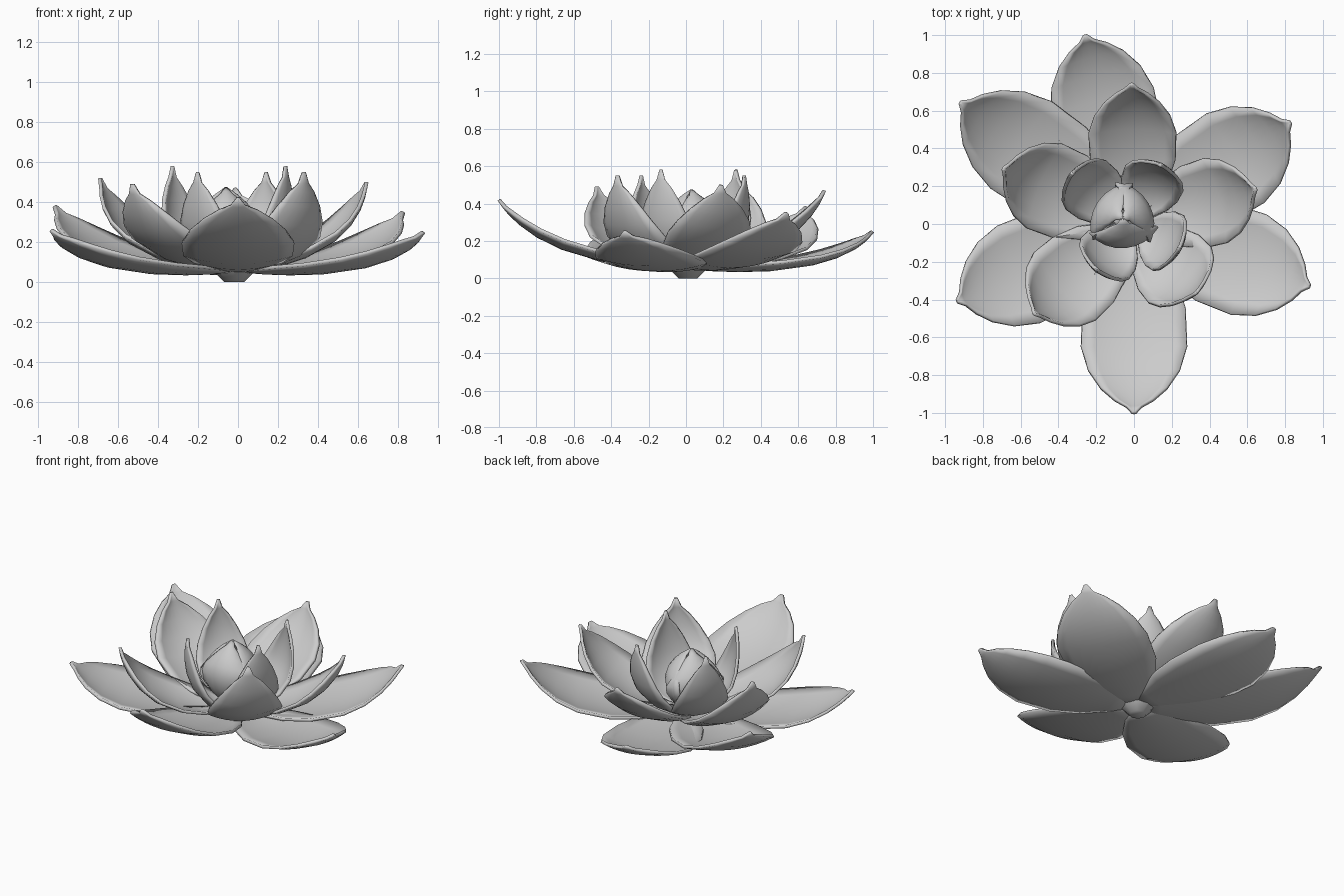
import bpy, bmesh, math
from mathutils import Vector

cube = bpy.data.objects.get("Cube")
if cube:
    bpy.data.objects.remove(cube, do_unlink=True)

grey = bpy.data.materials.new("petal grey")
grey.use_nodes = True
grey.diffuse_color = (0.6, 0.6, 0.6, 1)
grey.node_tree.nodes["Principled BSDF"].inputs["Base Color"].default_value = (0.6, 0.6, 0.6, 1)

# Petal outline: position along the petal, share of full half width
OUTLINE = [(0, .22), (.08, .47), (.18, .78), (.32, .97), (.52, 1), (.67, .86),
           (.8, .62), (.89, .36), (.94, .14), (1, .03)]
COLUMNS = 8


def finish(obj):
    obj.data.materials.append(grey)
    bpy.context.view_layer.objects.active = obj
    obj.select_set(True)
    bpy.ops.object.shade_smooth_by_angle(angle=math.radians(50))
    obj.select_set(False)


def petal(name, azimuth, tip, control, half_width, cup, centre=(0, 0), thick=.018):
    """Cupped leaf swept along a curve; tip and control are (radius, height)."""
    a = math.radians(azimuth)
    out = Vector((math.cos(a), math.sin(a), 0))
    side = Vector((-math.sin(a), math.cos(a), 0))
    up = Vector((0, 0, 1))
    p0, p1, p2 = Vector((.03, .055)), Vector(control), Vector(tip)
    origin = Vector((*centre, 0))
    angle = math.radians(cup)
    bm = bmesh.new()
    rows = []
    for t, share in OUTLINE:
        p = p0 * (1 - t) ** 2 + p1 * 2 * t * (1 - t) + p2 * t * t
        d = ((p1 - p0) * (1 - t) + (p2 - p1) * t).normalized()
        normal = up * d.x - out * d.y
        radius = half_width * share / math.sin(angle)
        row = []
        for i in range(COLUMNS + 1):
            s = angle * (2 * i / COLUMNS - 1)
            row.append(bm.verts.new(origin + out * p.x + up * p.y
                                    + side * radius * math.sin(s)
                                    + normal * radius * (1 - math.cos(s))))
        rows.append(row)
    for r, q in zip(rows, rows[1:]):
        for i in range(COLUMNS):
            bm.faces.new((r[i], q[i], q[i + 1], r[i + 1]))
    bmesh.ops.recalc_face_normals(bm, faces=bm.faces)
    mesh = bpy.data.meshes.new(name)
    bm.to_mesh(mesh)
    bm.free()
    obj = bpy.data.objects.new(name, mesh)
    bpy.context.collection.objects.link(obj)
    solid = obj.modifiers.new("thickness", "SOLIDIFY")
    solid.thickness = thick
    solid.offset = 0
    finish(obj)


# Outer ring, wide and nearly flat, turned up at the tips
outer = [("front", -90, 1.0, .42, .07), ("front_left", -19.5, .985, .25, -.01),
         ("back_left", 33, .985, .35, .01), ("back", 104.5, 1.03, .25, -.01),
         ("back_right", 145, 1.12, .38, .01), ("front_right", 203.6, 1.02, .26, -.01)]
for label, az, r, z, low in outer:
    petal("outer_petal_" + label, az, (r, z), (r * .77, low), .28, 17)

# Middle ring, rising more steeply
middle = [("left", 16, .67, .5, .58, .11, .23), ("back", 91, .74, .47, .60, .12, .23),
          ("right", 157, .75, .52, .67, .07, .24),
          ("front_right", 222, .71, .49, .65, .07, .24),
          ("front_left", -48, .49, .55, .52, .07, .22)]
for label, az, r, z, cr, cz, w in middle:
    petal("middle_petal_" + label, az, (r, z), (cr, cz), w, 26)

# Inner ring, upright shallow cups
inner = [("left", -29, .27, .58), ("back_left", 66, .34, .55),
         ("back_right", 141, .42, .58), ("front_right", 230, .31, .55)]
for label, az, r, z in inner:
    petal("inner_petal_" + label, az, (r, z), (r + .05, .11), .165, 27)

# Closed bud with petals meeting at the top
for label, az in (("front", -85), ("left", 30), ("back_right", 145)):
    petal("bud_petal_" + label, az, (.0, .47), (.29, .30), .18, 55, (-.06, .03), .014)

# Base that joins the petals
bm = bmesh.new()
bmesh.ops.create_cone(bm, cap_ends=True, segments=8, radius1=.05, radius2=.1, depth=.05)
bmesh.ops.translate(bm, verts=bm.verts, vec=(-.02, .01, .025))
mesh = bpy.data.meshes.new("flower_base")
bm.to_mesh(mesh)
bm.free()
base = bpy.data.objects.new("flower_base", mesh)
bpy.context.collection.objects.link(base)
finish(base)
